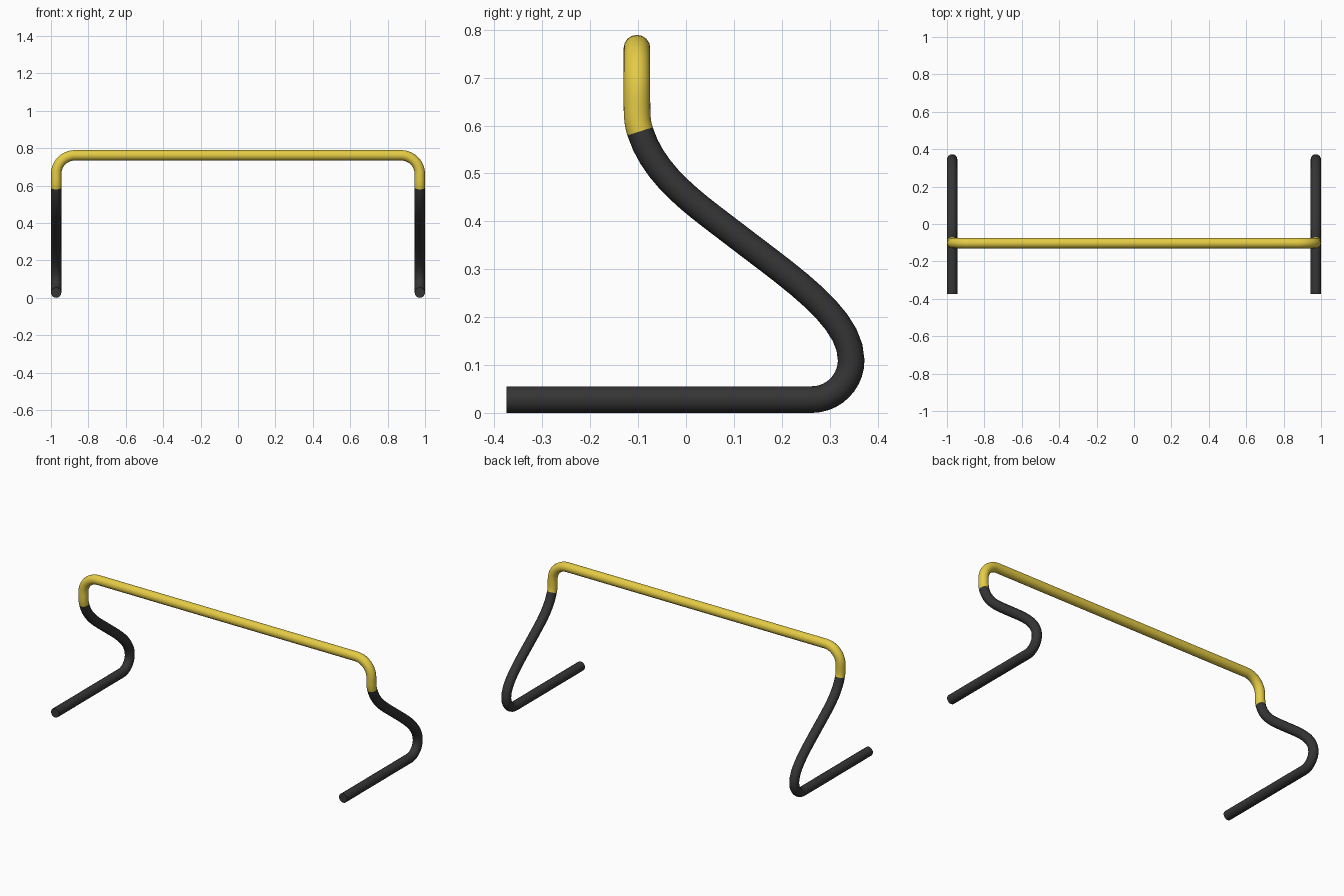
import bpy
import math
from mathutils import Vector

if "Cube" in bpy.data.objects:
    bpy.data.objects.remove(bpy.data.objects["Cube"])

R = 0.0278      # tube radius
X = 0.9722      # side offset of the legs
ZT = R + 0.734  # top bar height
YB = -0.1025    # top bar depth
C = 0.1         # corner radius of the top bar


def material(name, color):
    m = bpy.data.materials.new(name)
    m.diffuse_color = color
    m.use_nodes = True
    m.node_tree.nodes["Principled BSDF"].inputs["Base Color"].default_value = m.diffuse_color
    return m


def tube(name, knots, mat):
    """Round tube along bezier knots given as (point, tangent, length_in, length_out)."""
    cu = bpy.data.curves.new(name, 'CURVE')
    cu.dimensions = '3D'
    cu.bevel_depth = R
    cu.bevel_resolution = 6
    cu.resolution_u = 10
    cu.use_fill_caps = True
    sp = cu.splines.new('BEZIER')
    sp.bezier_points.add(len(knots) - 1)
    for bp, (p, t, a, b) in zip(sp.bezier_points, knots):
        p, t = Vector(p), Vector(t).normalized()
        bp.handle_left_type = bp.handle_right_type = 'FREE'
        bp.co = p
        bp.handle_left = p - t * a
        bp.handle_right = p + t * b
    ob = bpy.data.objects.new(name, cu)
    bpy.context.collection.objects.link(ob)
    bpy.ops.object.select_all(action='DESELECT')
    ob.select_set(True)
    bpy.context.view_layer.objects.active = ob
    bpy.ops.object.convert(target='MESH')
    ob = bpy.context.view_layer.objects.active
    ob.data.materials.clear()
    ob.data.materials.append(mat)
    bpy.ops.object.shade_smooth_by_angle(angle=math.radians(40))
    return ob


yellow = material("yellow", (0.78, 0.6, 0.06, 1))
dark = material("dark", (0.035, 0.035, 0.035, 1))

# Legs: flat foot, tight bend, then S-curve up to the joint
for side, s in (("left", -1), ("right", 1)):
    x = s * X
    tube(side + "_leg", [
        ((x, -0.375, R), (0, 1, 0), 0.1, 0.2),
        ((x, 0.263, R), (0, 1, 0), 0.2, 0.045),
        ((x, 0.345, 0.11), (0, 0, 1), 0.045, 0.09),
        ((x, 0.1, 0.374), (0, -0.79, 0.61), 0.15, 0.1),
        ((x, -0.096, 0.588), (0, -0.3, 0.95), 0.1, 0.1),
    ], dark)

# Top bar: one continuous tube with rounded corners turning down to the joints
k = C * 0.552
tube("top_bar", [
    ((-X, -0.096, 0.588), (0, -0.3, 0.95), 0.02, 0.02),
    ((-X, YB, ZT - C), (0, 0, 1), 0.04, k),
    ((-X + C, YB, ZT), (1, 0, 0), k, 0.5),
    ((X - C, YB, ZT), (1, 0, 0), 0.5, k),
    ((X, YB, ZT - C), (0, 0, -1), k, 0.04),
    ((X, -0.096, 0.588), (0, 0.3, -0.95), 0.02, 0.02),
], yellow)
